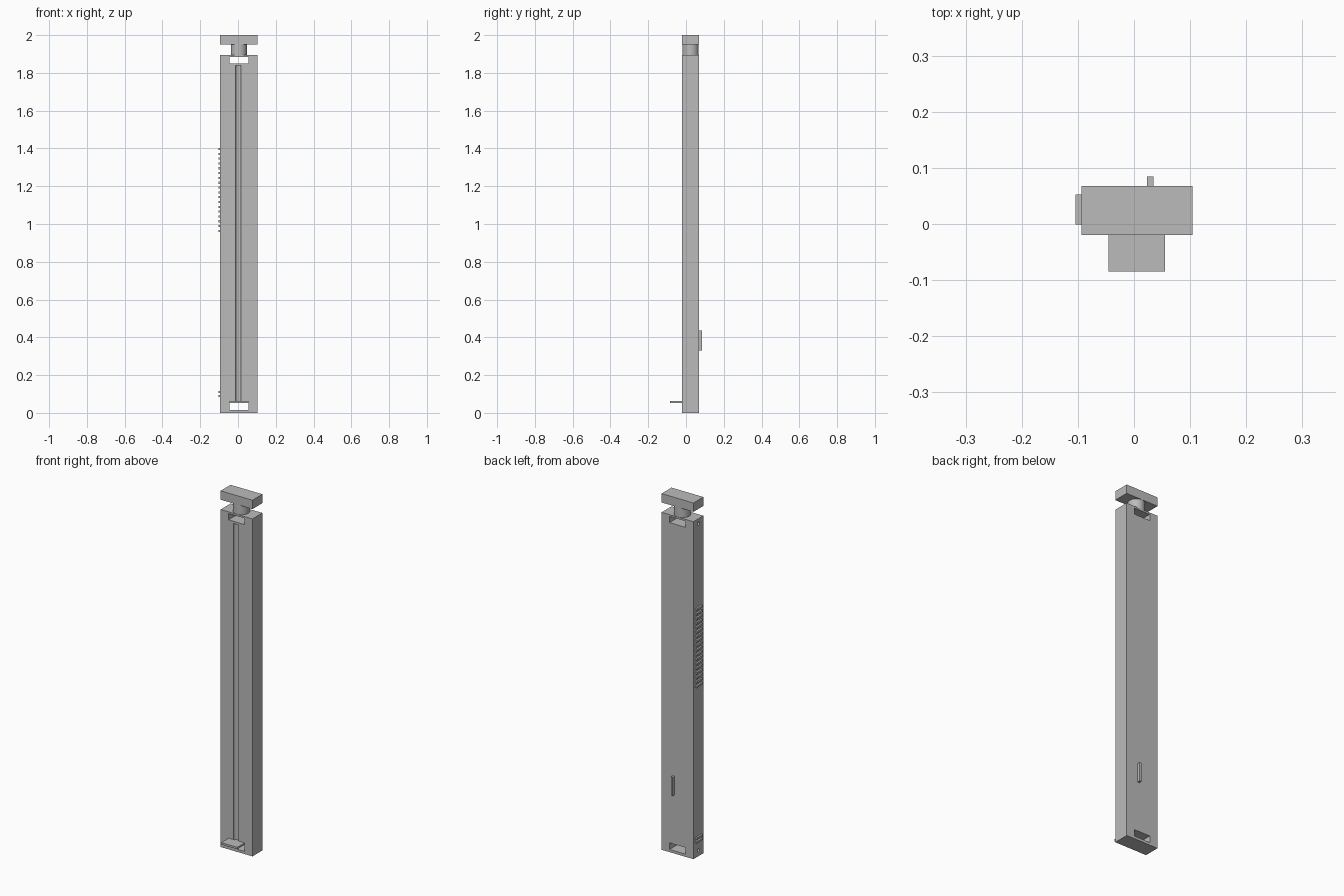
import bpy
import math
from mathutils import Matrix

cube = bpy.data.objects.get("Cube")
if cube:
    bpy.data.objects.remove(cube, do_unlink=True)

CX, CY = 0.005, 0.024          # axis of the main bar
X0, X1 = -0.094, 0.104
Y0, Y1 = -0.02, 0.068
BODY_TOP = 1.895

grey = bpy.data.materials.new("plain_grey")
grey.use_nodes = True
grey.diffuse_color = (0.5, 0.5, 0.5, 1)
grey.node_tree.nodes["Principled BSDF"].inputs["Base Color"].default_value = (0.5, 0.5, 0.5, 1)


def box(name, x, y, z):
    """Box from (low, high) ranges on each axis."""
    bpy.ops.mesh.primitive_cube_add(size=1)
    ob = bpy.context.object
    ob.name = name
    spans = (x, y, z)
    scale = Matrix.Diagonal([b - a for a, b in spans] + [1])
    ob.data.transform(Matrix.Translation([(a + b) / 2 for a, b in spans]) @ scale)
    ob.data.materials.append(grey)
    return ob


def rod(name, centre, radius, length, axis="Z", sides=32):
    bpy.ops.mesh.primitive_cylinder_add(vertices=sides, radius=radius, depth=length)
    ob = bpy.context.object
    ob.name = name
    turn = Matrix.Rotation(math.pi / 2, 4, "Y") if axis == "X" else Matrix.Identity(4)
    ob.data.transform(Matrix.Translation(centre) @ turn)
    ob.data.materials.append(grey)
    return ob


def cut(target, cutter):
    mod = target.modifiers.new(cutter.name, "BOOLEAN")
    mod.operation = "DIFFERENCE"
    mod.solver = "EXACT"
    mod.object = cutter
    bpy.context.view_layer.objects.active = target
    bpy.ops.object.modifier_apply(modifier=mod.name)
    bpy.data.objects.remove(cutter, do_unlink=True)


# Main bar with slots through both ends and side pin holes into them
body = box("main_bar", (X0, X1), (Y0, Y1), (0, BODY_TOP))
for low, high in ((0.015, 0.052), (1.85, 1.885)):
    cut(body, box("slot_cutter", (CX - 0.05, CX + 0.05), (-0.2, 0.2), (low, high)))
    cut(body, rod("pin_hole_cutter", (X0, CY, (low + high) / 2), 0.009, 0.11, "X", 16))

# Long round-bottomed groove down the front
low, high = 0.06, 1.838
cut(body, rod("groove_cutter", (0.002, Y0, (low + high) / 2), 0.0145, high - low, sides=16))

# Small shelf at the foot of the groove
box("front_shelf", (CX - 0.05, CX + 0.05), (-0.085, Y0), (0.052, 0.063))

# Neck and crossbar on top
neck = rod("neck", (CX, CY, (BODY_TOP + 1.95) / 2), 0.043, 1.95 - BODY_TOP)
for ob in (neck, body):
    bpy.ops.object.select_all(action="DESELECT")
    ob.select_set(True)
    bpy.context.view_layer.objects.active = ob
    bpy.ops.object.shade_smooth_by_angle(angle=math.radians(30))
box("top_crossbar", (X0, X1), (Y0, Y1), (1.95, 2.0))

# Raised rib on the back
box("back_rib", (0.023, 0.035), (Y1, 0.085), (0.33, 0.435))

# Plain raised ridges on the side
ridges = [0.958 + i * 0.0255 for i in range(18)] + [0.085, 0.105]
for z in ridges:
    box("side_ridge", (-0.104, X0), (-0.001, 0.053), (z, z + 0.011))
